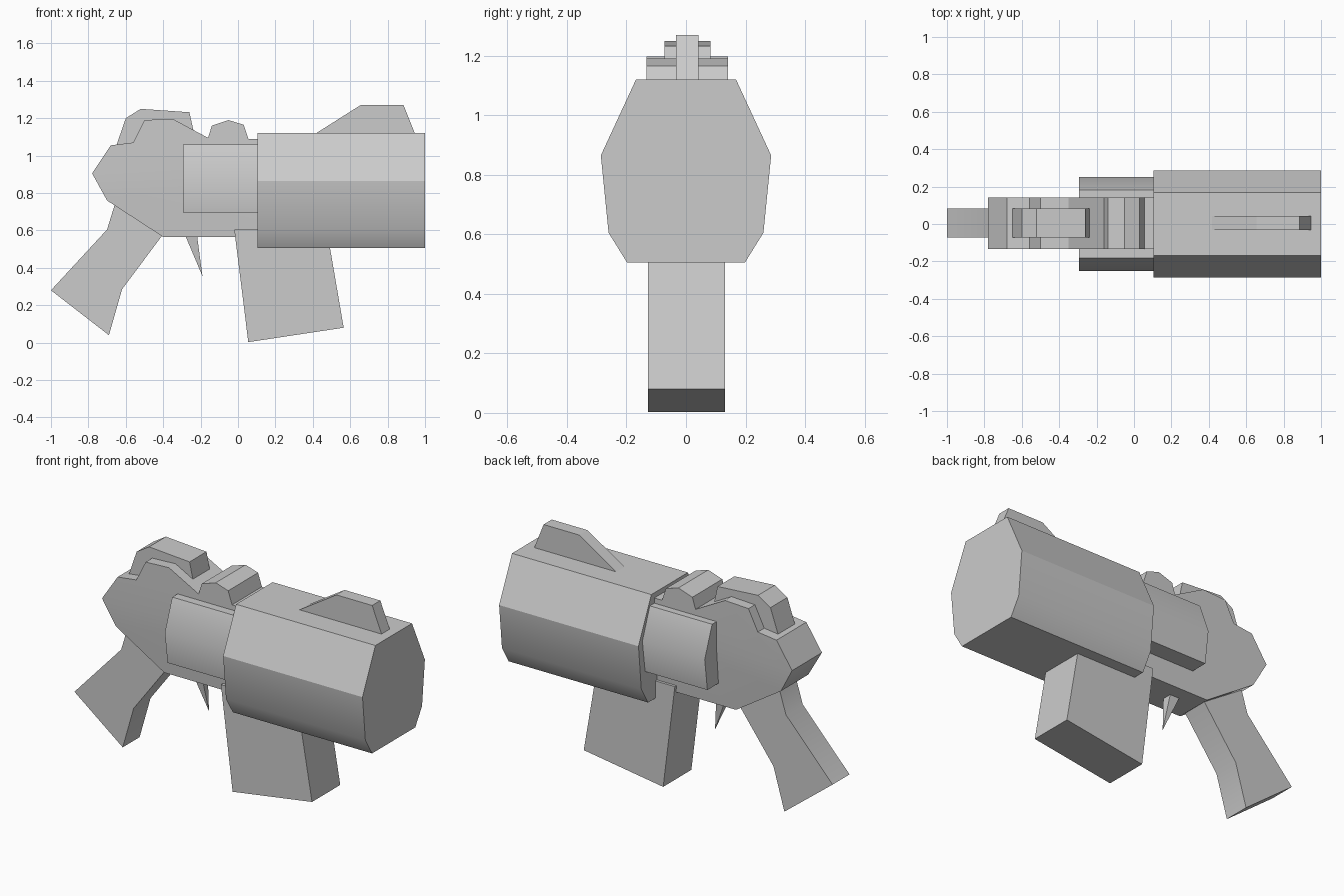
import bpy, bmesh, math
from mathutils import Vector

cube = bpy.data.objects.get("Cube")
if cube:
    bpy.data.objects.remove(cube, do_unlink=True)

grey = bpy.data.materials.new("plain grey")
grey.use_nodes = True
colour = (0.6, 0.6, 0.6, 1)
grey.diffuse_color = colour
grey.node_tree.nodes["Principled BSDF"].inputs["Base Color"].default_value = colour


def finish(name, bm):
    bmesh.ops.recalc_face_normals(bm, faces=bm.faces)
    mesh = bpy.data.meshes.new(name)
    bm.to_mesh(mesh)
    bm.free()
    mesh.materials.append(grey)
    obj = bpy.data.objects.new(name, mesh)
    bpy.context.collection.objects.link(obj)
    bpy.ops.object.select_all(action='DESELECT')
    obj.select_set(True)
    bpy.context.view_layer.objects.active = obj
    bpy.ops.object.shade_smooth_by_angle(angle=math.radians(30))
    return obj


def extrude(points, offset):
    bm = bmesh.new()
    face = bm.faces.new([bm.verts.new(p) for p in points])
    result = bmesh.ops.extrude_face_region(bm, geom=[face], use_keep_orig=True)
    verts = [v for v in result["geom"] if isinstance(v, bmesh.types.BMVert)]
    bmesh.ops.translate(bm, verts=verts, vec=Vector(offset))
    return bm


def side_profile(points, y0, y1):
    return extrude([(x, y0, z) for x, z in points], (0, y1 - y0, 0))


def tube(half, x0, x1):
    # Mirror half a cross-section and sweep it along the barrel
    ring = half + [(-y, z) for y, z in reversed(half)]
    return extrude([(x0, y, z) for y, z in ring], (x1 - x0, 0, 0))


# Barrel and the narrower sleeve behind it
finish("barrel", tube([(0.168, 1.12), (0.286, 0.865), (0.26, 0.605), (0.198, 0.505)], 0.105, 1.0))
finish("sleeve", tube([(0.182, 1.06), (0.25, 0.88), (0.225, 0.695)], -0.295, 0.11))

# Body with stepped top, narrowing towards its underside
body = side_profile([(-0.78, 0.905), (-0.68, 1.055), (-0.56, 1.07), (-0.5, 1.19),
                     (-0.35, 1.197), (-0.16, 1.095), (-0.14, 1.16), (-0.05, 1.19),
                     (0.03, 1.165), (0.055, 1.09), (0.2, 1.09), (0.2, 0.565),
                     (-0.4, 0.565), (-0.7, 0.76)], -0.133, 0.141)
bmesh.ops.bisect_plane(body, geom=body.verts[:] + body.edges[:] + body.faces[:],
                       plane_co=(0, 0, 0.9), plane_no=(0, 0, 1))
for v in body.verts:
    if v.co.z < 0.9:
        v.co.y *= 1 - 0.6 * (0.9 - v.co.z)
finish("body", body)

# Raised sights
finish("rear_sight", side_profile([(-0.65, 1.055), (-0.6, 1.2), (-0.52, 1.25),
                                   (-0.26, 1.232), (-0.235, 1.12)], -0.073, 0.082))
finish("front_sight", side_profile([(0.41, 1.115), (0.655, 1.27), (0.885, 1.27),
                                    (0.947, 1.115)], -0.033, 0.042))

# Grip and magazine
finish("grip", side_profile([(-0.64, 0.8), (-0.7, 0.605), (-1, 0.28), (-0.69, 0.04),
                             (-0.62, 0.285), (-0.4, 0.58), (-0.4, 0.7)], -0.072, 0.083))
finish("magazine", side_profile([(-0.02, 0.605), (0.055, 0.003), (0.565, 0.08),
                                 (0.475, 0.605)], -0.128, 0.131))

# Trigger, tapering to a point
trigger = bmesh.new()
base = [trigger.verts.new((x, y, 0.58)) for x, y in
        [(-0.285, -0.025), (-0.22, -0.025), (-0.22, 0.035), (-0.285, 0.035)]]
tip = trigger.verts.new((-0.19, 0.005, 0.355))
trigger.faces.new(base)
for a, b in zip(base, base[1:] + base[:1]):
    trigger.faces.new((a, b, tip))
finish("trigger", trigger)
